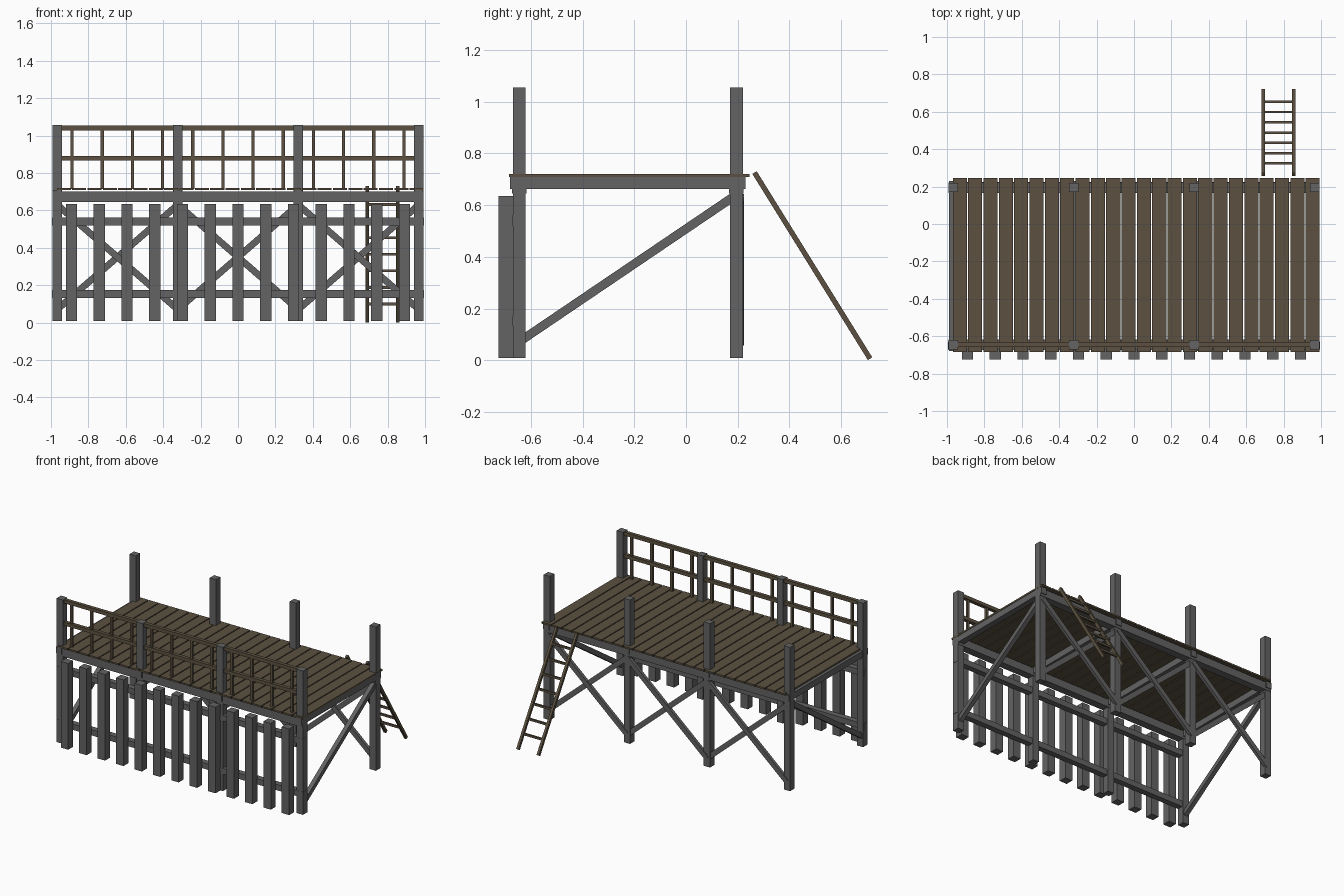
import bpy
import bmesh
from mathutils import Vector, Matrix

cube = bpy.data.objects.get("Cube")
if cube:
    bpy.data.objects.remove(cube, do_unlink=True)


def material(name, rgb):
    mat = bpy.data.materials.new(name)
    mat.use_nodes = True
    mat.diffuse_color = (*rgb, 1)
    mat.node_tree.nodes["Principled BSDF"].inputs["Base Color"].default_value = (*rgb, 1)
    return mat


GREY = material("weathered grey timber", (0.125, 0.125, 0.125))
BROWN = material("brown plank wood", (0.107, 0.083, 0.053))


def build(name, mat, matrices):
    """One object made of unit cubes placed by the given matrices."""
    bm = bmesh.new()
    for m in matrices:
        bmesh.ops.create_cube(bm, size=1, matrix=m)
    mesh = bpy.data.meshes.new(name)
    bm.to_mesh(mesh)
    bm.free()
    mesh.materials.append(mat)
    obj = bpy.data.objects.new(name, mesh)
    bpy.context.collection.objects.link(obj)
    return obj


def box(x, y, z):
    """Box from three (low, high) ranges."""
    spans = (x, y, z)
    centre = Vector([(a + b) / 2 for a, b in spans])
    size = [b - a for a, b in spans]
    return Matrix.Translation(centre) @ Matrix.Diagonal((*size, 1))


def around(c, width):
    return (c - width / 2, c + width / 2)


def beam(a, b, width, depth, side):
    """Slanted beam from a to b; width is measured along the side axis."""
    a, b, side = Vector(a), Vector(b), Vector(side)
    along = b - a
    n = along.normalized().cross(side)
    m = Matrix((side * width, n * depth, along)).transposed().to_4x4()
    return Matrix.Translation((a + b) / 2) @ m


POST_X = (-0.967, -0.322, 0.322, 0.967)
FRONT, BACK = -0.645, 0.195
X, Y = (1, 0, 0), (0, 1, 0)

# Upright posts
for label, y in (("front", FRONT), ("back", BACK)):
    build(label + "_posts", GREY,
          [box(around(x, 0.05), around(y, 0.05), (0.008, 1.055)) for x in POST_X])

# Long beams and cross beams under the deck
build("long_beams", GREY,
      [box((-0.992, 0.992), around(y, 0.056), (0.645, 0.702)) for y in (FRONT, BACK)])
build("cross_beams", GREY,
      [box(around(x, 0.045), (-0.68, 0.23), (0.662, 0.708)) for x in POST_X])

# Palisade rails and stakes along the front
build("palisade_rails", GREY,
      [box((-0.994, 0.994), (-0.671, -0.628), around(z, 0.042)) for z in (0.153, 0.54)])
build("palisade_stakes", GREY,
      [box(around(i * 0.1483, 0.06), (-0.725, -0.668), (0.008, 0.635)) for i in range(-6, 7)])

# Crossed braces between the back posts
braces = []
for x0, x1 in zip(POST_X, POST_X[1:]):
    braces.append(beam((x0, 0.214, 0.07), (x1, 0.214, 0.63), 0.022, 0.036, Y))
    braces.append(beam((x0, 0.205, 0.63), (x1, 0.205, 0.07), 0.022, 0.036, Y))
build("back_braces", GREY, braces)

# One diagonal brace at each end
build("end_braces", GREY,
      [beam((x, -0.64, 0.075), (x, 0.195, 0.64), 0.032, 0.034, X)
       for x in (POST_X[0], POST_X[-1])])

# Deck planks
COUNT, START, END = 24, -0.972, 0.996
pitch = (END - START) / COUNT
build("deck_planks", BROWN,
      [box(around(START + (i + 0.5) * pitch, pitch - 0.007), (-0.685, 0.245), (0.708, 0.72))
       for i in range(COUNT)])

# Front railing
build("railing_rails", BROWN,
      [box((-0.967, 0.967), around(FRONT, 0.026), around(z, 0.025)) for z in (0.878, 1.04)])
build("railing_balusters", BROWN,
      [box(around((i - 5.5) * 0.1613, 0.017), around(FRONT, 0.017), (0.715, 1.035))
       for i in range(12)])

# Leaning ladder at the back
foot, top = Vector((0, 0.712, 0.006)), Vector((0, 0.265, 0.726))
LADDER_X = (0.691, 0.855)
build("ladder_rails", BROWN,
      [beam(foot + Vector((x, 0, 0)), top + Vector((x, 0, 0)), 0.018, 0.02, X)
       for x in LADDER_X])
rungs = []
for i in range(7):
    p = foot.lerp(top, 0.13 + i * 0.123)
    rungs.append(box(LADDER_X, around(p.y, 0.013), around(p.z, 0.015)))
build("ladder_rungs", BROWN, rungs)
